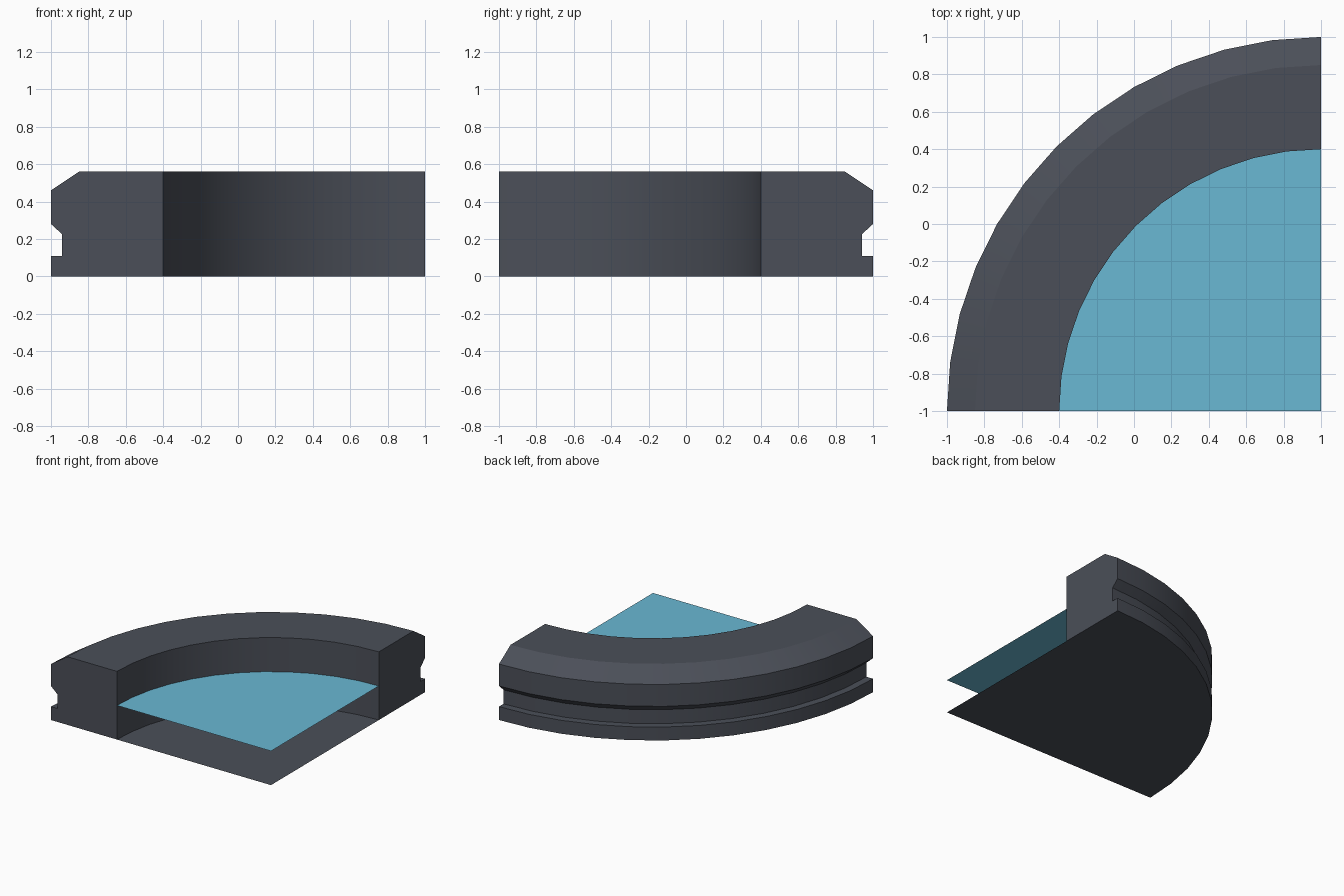
import bpy, bmesh, math

if "Cube" in bpy.data.objects:
    bpy.data.objects.remove(bpy.data.objects["Cube"])

CX, CY = 1.0, -1.0      # centre of the quarter arc
SEGS = 12


def material(name, rgb):
    m = bpy.data.materials.new(name)
    m.diffuse_color = (*rgb, 1)
    m.use_nodes = True
    m.node_tree.nodes["Principled BSDF"].inputs["Base Color"].default_value = m.diffuse_color
    return m


stone = material("dark stone", (0.070, 0.078, 0.098))
water_blue = material("water blue", (0.144, 0.479, 0.658))


def arc_point(i, r, z):
    a = math.pi / 2 * (1 + i / SEGS)
    return (CX + r * math.cos(a), CY + r * math.sin(a), z)


def make_object(name, bm, mat):
    me = bpy.data.meshes.new(name)
    bm.to_mesh(me)
    bm.free()
    me.materials.append(mat)
    ob = bpy.data.objects.new(name, me)
    bpy.context.collection.objects.link(ob)
    return ob


def quarter_disc(name, r, z, mat, up=True):
    bm = bmesh.new()
    pts = [(CX, CY, z)] + [arc_point(i, r, z) for i in range(SEGS + 1)]
    bm.faces.new([bm.verts.new(p) for p in pts])
    bm.normal_update()
    for f in bm.faces:
        if (f.normal.z > 0) != up:
            f.normal_flip()
    return make_object(name, bm, mat)


# Curved rim: profile (radius, height) swept through a quarter turn
profile = [(1.4, 0), (2, 0), (2, 0.11), (1.94, 0.11), (1.94, 0.225),
           (2, 0.28), (2, 0.46), (1.85, 0.56), (1.4, 0.56)]
bm = bmesh.new()
rings = [[bm.verts.new(arc_point(i, r, z)) for r, z in profile]
         for i in range(SEGS + 1)]
n = len(profile)
for a, b in zip(rings, rings[1:]):
    for j in range(n):
        k = (j + 1) % n
        bm.faces.new((a[j], a[k], b[k], b[j]))
bm.faces.new(rings[0])
bm.faces.new(rings[-1])
bmesh.ops.recalc_face_normals(bm, faces=bm.faces)
rim = make_object("pool_rim", bm, stone)
bpy.context.view_layer.objects.active = rim
rim.select_set(True)
bpy.ops.object.shade_smooth_by_angle(angle=math.radians(30))

# Pool floor and water surface
quarter_disc("pool_floor", 1.4, 0, stone)
quarter_disc("water_surface", 1.4, 0.28, water_blue)
